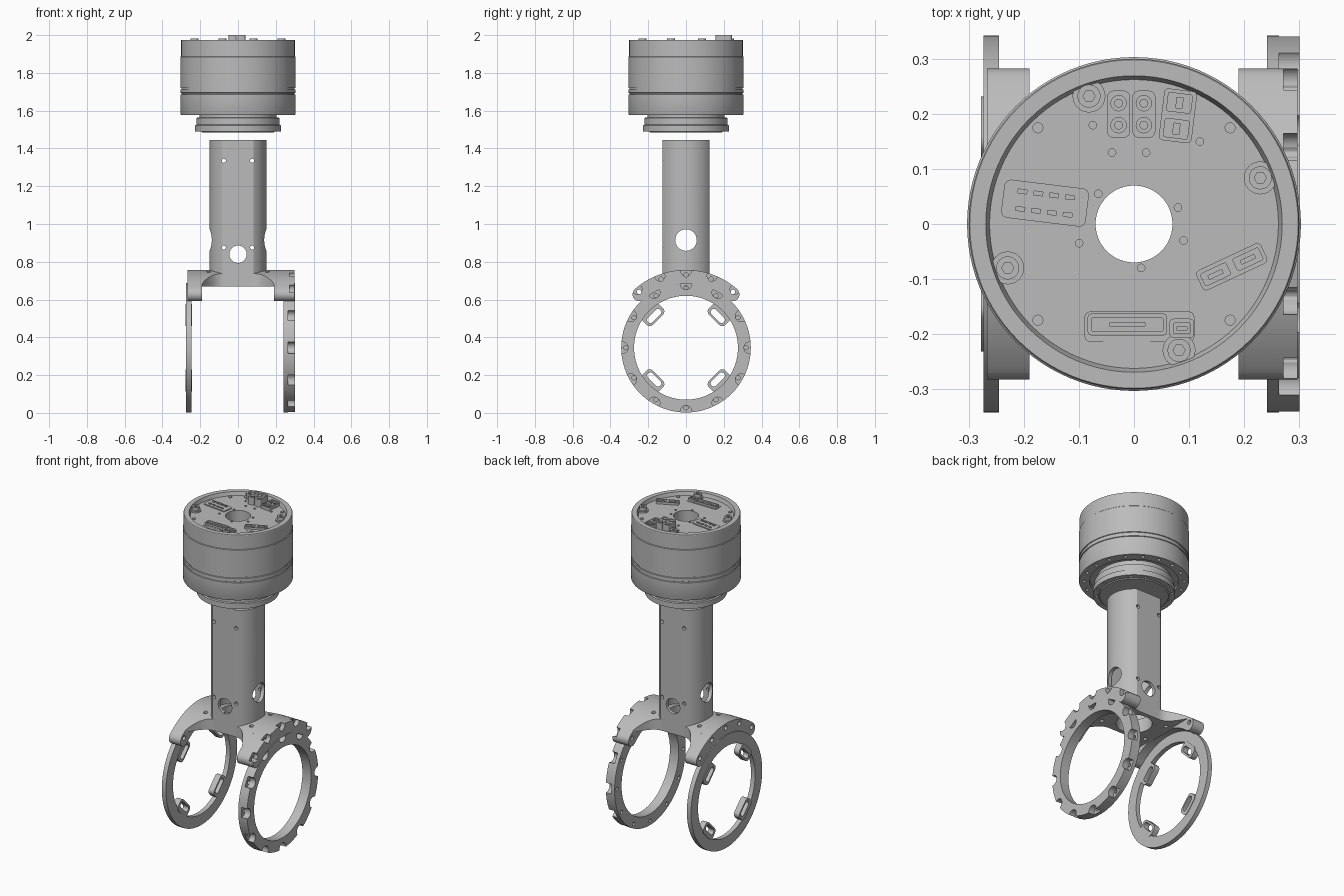
import bpy, bmesh
from math import sin, cos, pi, radians, hypot
from mathutils import Matrix, Vector

cube = bpy.data.objects.get("Cube")
if cube:
    bpy.data.objects.remove(cube)

grey = bpy.data.materials.new("machined grey")
grey.use_nodes = True
COLOUR = (0.5, 0.5, 0.5, 1)
grey.diffuse_color = COLOUR
grey.node_tree.nodes["Principled BSDF"].inputs["Base Color"].default_value = COLOUR

RING_Z = 0.345   # height of the fork ring axis
FLOOR = 1.953    # sunken top face of the motor


def place(axis, u, v, h):
    return {"x": (h, u, v), "y": (u, h, v), "z": (u, v, h)}[axis]


def circle(u, v, r, n=24):
    return [(u + r * cos(2 * pi * i / n), v + r * sin(2 * pi * i / n)) for i in range(n)]


def polar(r, deg):
    return r * cos(radians(deg)), RING_Z + r * sin(radians(deg))


def slab(u, v, w, d, r, turn=0):
    """Rounded rectangle outline."""
    a = radians(turn)
    pts = []
    for q, (sx, sy) in enumerate([(1, 1), (-1, 1), (-1, -1), (1, -1)]):
        for k in range(5):
            t = (q + k / 4) * pi / 2
            px, py = sx * (w / 2 - r) + r * cos(t), sy * (d / 2 - r) + r * sin(t)
            pts.append((u + px * cos(a) - py * sin(a), v + px * sin(a) + py * cos(a)))
    return pts


def arc_band(r, half, a0, a1):
    """Arc band with round ends, centred on the ring axis."""
    pts = [polar(r + half, a0 + (a1 - a0) * i / 40) for i in range(41)]
    for end, start in ((a1, a1), (a0, a0 + 180)):
        cu, cv = polar(r, end)
        pts += [(cu + half * cos(radians(start + 15 * k)), cv + half * sin(radians(start + 15 * k)))
                for k in range(1, 12)]
        if end == a1:
            pts += [polar(r - half, a1 + (a0 - a1) * i / 40) for i in range(41)]
    return pts


def finish(name, bm):
    bmesh.ops.recalc_face_normals(bm, faces=bm.faces)
    mesh = bpy.data.meshes.new(name)
    bm.to_mesh(mesh)
    bm.free()
    mesh.materials.append(grey)
    ob = bpy.data.objects.new(name, mesh)
    bpy.context.collection.objects.link(ob)
    return ob


def prisms(name, axis, items):
    """Each item is (outline, low, high)."""
    bm = bmesh.new()
    for pts, lo, hi in items:
        face = bm.faces.new([bm.verts.new(place(axis, u, v, lo)) for u, v in pts])
        out = bmesh.ops.extrude_face_region(bm, geom=[face], use_keep_orig=True)
        verts = [g for g in out["geom"] if isinstance(g, bmesh.types.BMVert)]
        bmesh.ops.translate(bm, verts=verts, vec=Vector(place(axis, 0, 0, hi - lo)))
    return finish(name, bm)


def lathe(name, axis, profile, centre=0, n=96):
    bm = bmesh.new()
    rings = [[bm.verts.new(place(axis, u, v, h)) for u, v in circle(0, centre, r, n)] for r, h in profile]
    for i, a in enumerate(rings):
        b = rings[(i + 1) % len(rings)]
        for j in range(n):
            k = (j + 1) % n
            bm.faces.new((a[j], a[k], b[k], b[j]))
    return finish(name, bm)


def combine(ob, other, operation="DIFFERENCE"):
    mod = ob.modifiers.new("cut", "BOOLEAN")
    mod.operation, mod.object, mod.solver = operation, other, "EXACT"
    mod.use_self = True
    bpy.context.view_layer.objects.active = ob
    bpy.ops.object.modifier_apply(modifier=mod.name)
    bpy.data.objects.remove(other)


def cut(ob, axis, items):
    combine(ob, prisms("cutter", axis, items))


# Motor housing with grooves, stepped output hub and sunken top
motor = lathe("motor_housing", "z", [
    (.07, 1.485), (.19, 1.485), (.195, 1.49), (.227, 1.49), (.227, 1.522), (.22, 1.526), (.22, 1.562),
    (.205, 1.564), (.205, 1.595), (.245, 1.595), (.245, 1.578), (.302, 1.578), (.304, 1.582),
    (.304, 1.685), (.300, 1.687), (.300, 1.693), (.304, 1.695), (.304, 1.711), (.300, 1.713),
    (.300, 1.719), (.304, 1.721), (.304, 1.885), (.301, 1.888), (.301, 1.972), (.299, 1.975),
    (.270, 1.975), (.263, FLOOR), (.07, FLOOR)])
under = [(circle(.275 * cos(t * pi / 9), .275 * sin(t * pi / 9), .01, 12), 1.56, 1.61) for t in range(18)]
under += [(circle(.21 * cos(t * pi / 8), .21 * sin(t * pi / 8), .008, 12), 1.47, 1.51) for t in range(16)]
top_holes = [(-.065, .055), (.08, .03), (.09, -.03), (.013, -.08), (-.1, -.035), (.12, .15),
             (-.04, .13), (.022, .13), (-.075, .18)]
under += [(circle(x, y, .007, 12), FLOOR - .015, FLOOR + .03) for x, y in top_holes]
cut(motor, "z", under)

# Cap screws with hex sockets, and smaller board screws
screws = [(-.082, .233), (.23, .084), (.082, -.23), (-.23, -.08)]
caps = prisms("motor_cap_screws", "z", [(circle(x, y, .021), FLOOR - .01, 1.982) for x, y in screws])
cut(caps, "z", [(circle(x, y, .011, 6), 1.97, 2) for x, y in screws])
prisms("screw_lugs", "z", [(circle(x, y, .03), FLOOR - .01, 1.962) for x, y in screws])
prisms("board_screws", "z", [(circle(.175 * sx, .175 * sy, .01, 16), FLOOR - .01, FLOOR + .006)
                             for sx in (-1, 1) for sy in (-1, 1)])

# Tall power plug with four pins
plugs = prisms("power_plug", "z", [(slab(x, .2, .042, .086, .012), FLOOR - .01, 2) for x in (-.028, .018)])
sockets = [(x, y) for x in (-.028, .018) for y in (.18, .22)]
cut(plugs, "z", [(circle(x, y, .014), 1.97, 2.02) for x, y in sockets])
prisms("plug_pins", "z", [(circle(x, y, .008, 16), 1.96, 1.99) for x, y in sockets])


def connector(name, x, y, w, d, turn, cells, height):
    """Low socket block with a row of open cells."""
    body = prisms(name, "z", [(slab(x, y, w, d, .008, turn), FLOOR - .01, FLOOR + height)])
    a, step = radians(turn), w / cells
    spots = [(i - (cells - 1) / 2) * step for i in range(cells)]
    cut(body, "z", [(slab(x + s * cos(a), y + s * sin(a), step - .014, d - .016, .003, turn),
                     FLOOR + .004, FLOOR + .1) for s in spots])
    prisms(name + "_tongue", "z", [(slab(x + s * cos(a), y + s * sin(a), step * .45, d * .22, .002, turn),
                                    FLOOR, FLOOR + height - .004) for s in spots])


connector("signal_socket", .08, .197, .095, .06, 83, 2, .02)
connector("side_socket", .178, -.078, .13, .04, 25, 2, .014)
connector("long_socket", -.012, -.183, .145, .04, 0, 1, .014)
connector("short_socket", .087, -.19, .045, .035, 0, 1, .014)
prisms("socket_bases", "z", [(slab(.01, -.187, .2, .055, .01), FLOOR - .01, FLOOR + .003),
                             (slab(-.013, -.212, .085, .035, .008), FLOOR - .01, FLOOR + .002),
                             (slab(.18, -.1, .085, .045, .01, 25), FLOOR - .01, FLOOR + .002)])

# Terminal strip with two rows of pins
tilt = Matrix.Rotation(radians(-7), 2)
strip = [tilt @ Vector((-.029 * 1.5 + .029 * i, s * .016)) + Vector((-.162, .038))
         for i in range(4) for s in (-1, 1)]
prisms("terminal_strip", "z", [(slab(-.162, .038, .155, .07, .012, -7), FLOOR - .01, FLOOR + .006)])
prisms("terminal_pins", "z", [(slab(p.x, p.y, .018, .009, .002, -7), FLOOR, FLOOR + .012) for p in strip])


# Hollow column with flattened front and back
def section(r, flat):
    return [(x, max(-flat, min(flat, y))) for x, y in circle(0, 0, r, 96)]


column = prisms("column", "z", [(section(.15, .125), .69, 1.445)])
cut(column, "z", [(section(.128, .105), .6, 1.6)])
cut(column, "y", [(circle(0, .84, .046, 40), -.3, .3)] +
    [(circle(s * .075, z, .011, 12), -.3, .3) for s in (-1, 1) for z in (.875, 1.335)])
cut(column, "x", [(circle(0, .915, .057, 40), -.3, .3)])

# Waisted bridge between the two fork sides
xs = [-.2 + .02 * i for i in range(21)]
waist = [(x, .125 + .13 * (max(0, abs(x) - .08) / .12) ** 2) for x in xs]
bridge = prisms("bridge", "z", [(waist + [(x, -y) for x, y in reversed(waist)], .67, .78)])
combine(bridge, prisms("cutter", "x", [(circle(0, RING_Z, .412, 128), -.4, .4)]), "INTERSECT")
cut(bridge, "z", [(circle(0, 0, .1, 48), .5, .9)] +
    [(circle(sx * .155, sy * .09, .012, 12), .5, .9) for sx in (-1, 1) for sy in (-1, 1)])

# Fork brackets with screw holes
HOLES = [50, 70, 90, 110, 130]
left = prisms("left_bracket", "x", [(arc_band(.375, .037, 49, 131), .19, .298)])
cut(left, "x", [(circle(*polar(.405, a), .027), .272, .35) for a in HOLES])
cut(left, "x", [(circle(*polar(.386, a), .012, 12), .1, .4) for a in HOLES])
right = prisms("right_bracket", "x", [(arc_band(.375, .037, 49, 131), -.268, -.19)])
cut(right, "x", [(circle(*polar(.386, a), .014, 16), -.4, -.1) for a in HOLES])

# Left ring with open screw pockets around the rim
ring = lathe("left_ring", "x", [(.275, .242), (.343, .242), (.343, .301), (.275, .301)], RING_Z)
STEPS = range(0, 360, 30)
cut(ring, "x", [(circle(*polar(.338, a), .031), .264, .35) for a in STEPS])
cut(ring, "x", [(circle(*polar(.318, a), .011, 12), .2, .35) for a in STEPS])

# Right ring with four slotted tabs
lathe("right_ring", "x", [(.275, -.274), (.343, -.274), (.343, -.246), (.275, -.246)], RING_Z)
DIAGONALS = range(45, 360, 90)
tabs = prisms("right_ring_tabs", "x", [(slab(*polar(.245, a), .125, .07, .024, a + 90), -.279, -.243)
                                       for a in DIAGONALS])
cut(tabs, "x", [(slab(*polar(.238, a), .092, .034, .016, a + 90), -.4, -.1) for a in DIAGONALS])

# Smooth curved faces, keep edges sharp
for ob in bpy.context.scene.objects:
    ob.select_set(ob.type == "MESH")
bpy.context.view_layer.objects.active = motor
bpy.ops.object.shade_smooth_by_angle(angle=radians(30))
